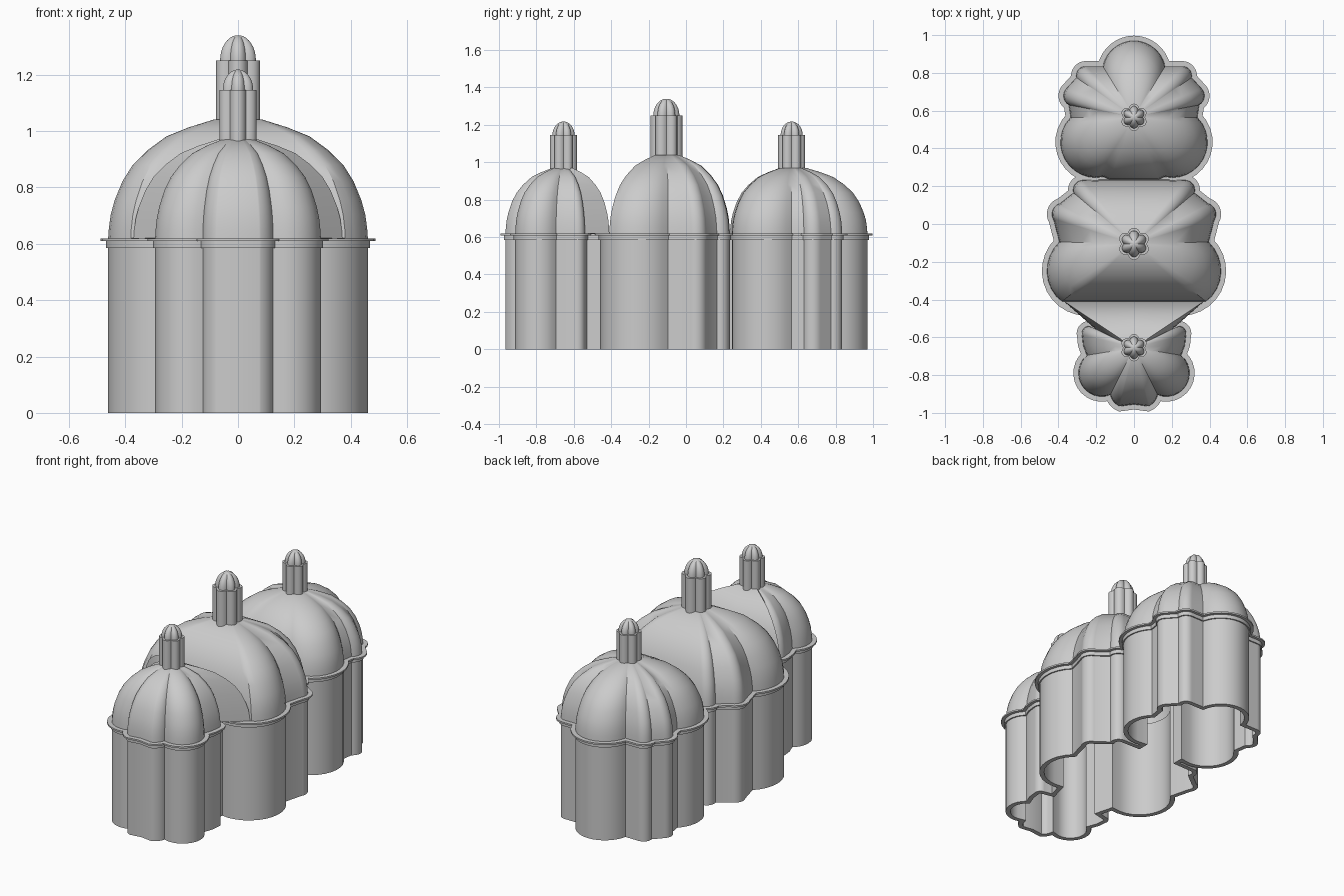
import bpy, math

if "Cube" in bpy.data.objects:
    bpy.data.objects.remove(bpy.data.objects["Cube"], do_unlink=True)

stone = bpy.data.materials.new("light_grey_stone")
stone.use_nodes = True
GREY = (0.6, 0.6, 0.6, 1)
stone.diffuse_color = GREY
stone.node_tree.nodes["Principled BSDF"].inputs["Base Color"].default_value = GREY

EAVES = 0.62


def trace(points, steps=12):
    """Join (x, y, bulge) points; a bulge swells the span outward as an arc."""
    path = []
    for (x0, y0, b), (x1, y1, _) in zip(points, points[1:]):
        path.append((x0, y0))
        if b:
            dx, dy = x1 - x0, y1 - y0
            half = math.hypot(dx, dy) / 2
            sag = b * half
            r = (half * half + sag * sag) / (2 * sag)
            nx, ny = -dy / (2 * half), dx / (2 * half)
            cx = (x0 + x1) / 2 + nx * (sag - r)
            cy = (y0 + y1) / 2 + ny * (sag - r)
            start = math.atan2(y0 - cy, x0 - cx)
            sweep = -4 * math.atan(b)
            for i in range(1, steps):
                a = start + sweep * i / steps
                path.append((cx + r * math.cos(a), cy + r * math.sin(a)))
    path.append(points[-1][:2])
    return path


def mirrored(half):
    return half + [(-x, y) for x, y in reversed(half) if x > 1e-6]


def loft(name, rings, top=False, thickness=0, offset=-1, angle=35):
    """Skin clockwise rings of (x, y, z) from the bottom upward."""
    n = len(rings[0])
    verts = [v for ring in rings for v in ring]
    faces = []
    for k in range(len(rings) - 1):
        for i in range(n):
            j = (i + 1) % n
            faces.append((k * n + i, (k + 1) * n + i, (k + 1) * n + j, k * n + j))
    if top:
        faces.append(tuple(reversed(range((len(rings) - 1) * n, len(rings) * n))))
    mesh = bpy.data.meshes.new(name)
    mesh.from_pydata(verts, [], faces)
    mesh.materials.append(stone)
    ob = bpy.data.objects.new(name, mesh)
    bpy.context.collection.objects.link(ob)
    bpy.ops.object.select_all(action="DESELECT")
    ob.select_set(True)
    bpy.context.view_layer.objects.active = ob
    if thickness:
        mod = ob.modifiers.new("shell", "SOLIDIFY")
        mod.thickness, mod.offset, mod.use_even_offset = thickness, offset, True
        bpy.ops.object.modifier_apply(modifier=mod.name)
    bpy.ops.object.shade_smooth_by_angle(angle=math.radians(angle))
    return ob


def level(outline, z):
    return [(x, y, z) for x, y in outline]


# Half plans of the three bays, running from back to front
back_half = trace([(0, .97, .35), (.165, .835, 0), (.25, .835, .5), (.305, .775, 0),
                   (.355, .72, .5), (.345, .63, 0), (.335, .565, .75), (.16, .25, 0)])
middle_half = trace([(.16, .235, 0), (.27, .232, .5), (.32, .165, 0), (.39, .11, .5),
                     (.425, .02, 0), (.395, -.095, .75), (.21, -.455, 0)])
front_half = trace([(.19, -.53, 0), (.235, -.54, .5), (.275, -.59, 0), (.27, -.64, 0),
                    (.25, -.695, .85), (.125, -.905, .25), (.075, -.965, 0), (0, -.955, 0)])

# Hollow lobed walls and the projecting eaves
plan = mirrored(back_half + middle_half + front_half)
loft("outer_wall", [level(plan, 0), level(plan, EAVES)], thickness=0.028)
loft("eaves_moulding", [level(plan, .585), level(plan, .61)], thickness=0.008, offset=1)
loft("eaves_flange", [level(plan, .609), level(plan, .619)], thickness=0.027, offset=1)

# Domes: each plan shrinks toward its own centre along one curved profile
PROFILE = [(1, 0), (.995, .08), (.98, .2), (.95, .32), (.89, .48), (.81, .62),
           (.7, .74), (.55, .86), (.38, .935), (.19, 1)]
FLAT = -.41
domes = {
    "back": (back_half + [(.13, .235), (0, .235)], .565, .97),
    "middle": ([(0, .235)] + [(x, max(y, FLAT)) for x, y in middle_half] + [(0, FLAT)],
               -.105, 1.04),
    "front": ([(0, FLAT), (.37, FLAT), (.2, -.56)] + front_half[1:], -.655, .97),
}
for name, (half, cy, crown) in domes.items():
    outline = mirrored(half)
    rings = [[(x * k, cy + (y - cy) * k, EAVES + (crown - EAVES) * h) for x, y in outline]
             for k, h in PROFILE]
    loft(name + "_dome", rings, top=True, thickness=0.012)


# Fluted lanterns with ribbed caps
def flutes(cy, radius, z, count=72):
    ring = []
    for i in range(count):
        a = math.pi / 2 - math.tau * i / count
        r = radius * (.78 + .22 * abs(math.cos(3 * (a - math.pi / 2))))
        ring.append((r * math.cos(a), cy + r * math.sin(a), z))
    return ring


lanterns = [("back", .565, .072, .95, 1.145, 1.218),
            ("middle", -.105, .085, 1.01, 1.25, 1.34),
            ("front", -.655, .072, .95, 1.145, 1.218)]
for name, cy, r, base, shoulder, tip in lanterns:
    loft(name + "_lantern", [flutes(cy, r, base), flutes(cy, r, shoulder),
                             flutes(cy, r * .7, shoulder)])
    cap = [flutes(cy, r * .82, shoulder - .03)]
    for i in range(9):
        a = math.radians(i * 10.5)
        cap.append(flutes(cy, r * .82 * math.cos(a),
                          shoulder + (tip - shoulder) * math.sin(a)))
    loft(name + "_lantern_cap", cap, top=True)
